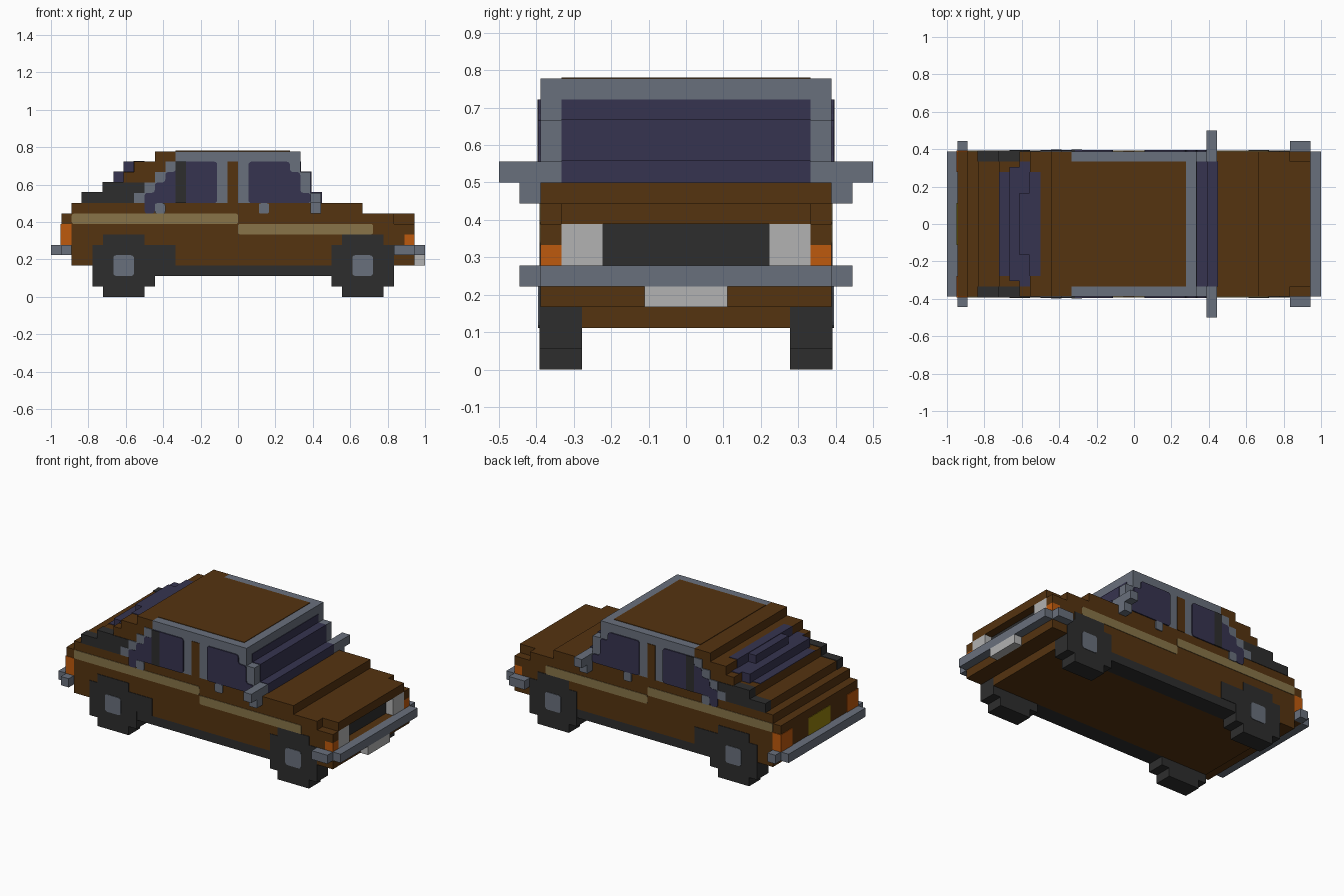
import bpy, bmesh

cube = bpy.data.objects.get("Cube")
if cube:
    bpy.data.objects.remove(cube, do_unlink=True)

V = 1 / 18      # one block of the grid
E = 0.06        # thickness of a painted plate, in blocks


def material(name, r, g, b):
    m = bpy.data.materials.new(name)
    m.use_nodes = True
    m.diffuse_color = (r, g, b, 1)
    m.node_tree.nodes["Principled BSDF"].inputs["Base Color"].default_value = (r, g, b, 1)
    return m


BROWN = material("brown paint", 0.090, 0.033, 0.005)
GREY = material("grey metal", 0.141, 0.162, 0.202)
NAVY = material("navy glass", 0.037, 0.034, 0.080)
DARK = material("dark rubber", 0.027, 0.027, 0.027)
ORANGE = material("orange light", 0.515, 0.100, 0.004)
WHITE = material("white light", 0.445, 0.445, 0.445)
TAN = material("tan stripe", 0.246, 0.174, 0.065)
YELLOW = material("yellow plate", 0.296, 0.216, 0.004)


def prism(name, pts, y0, y1, mat, rounding=0):
    """Extrude a side profile (x, z in blocks, x from the rear) from y0 to y1."""
    bm = bmesh.new()
    verts = [bm.verts.new((x * V - 1, y0 * V, z * V)) for x, z in pts]
    ext = bmesh.ops.extrude_face_region(bm, geom=[bm.faces.new(verts)])
    moved = [g for g in ext["geom"] if isinstance(g, bmesh.types.BMVert)]
    bmesh.ops.translate(bm, verts=moved, vec=(0, (y1 - y0) * V, 0))
    if rounding:
        edges = [e for e in bm.edges if abs(e.verts[0].co.y - e.verts[1].co.y) > 1e-5]
        bmesh.ops.bevel(bm, geom=edges, offset=rounding * V, segments=3, profile=0.5, affect='EDGES')
    bmesh.ops.recalc_face_normals(bm, faces=bm.faces)
    me = bpy.data.meshes.new(name)
    bm.to_mesh(me)
    bm.free()
    me.materials.append(mat)
    ob = bpy.data.objects.new(name, me)
    bpy.context.collection.objects.link(ob)
    return ob


def rect(x0, x1, z0, z1):
    return [(x0, z0), (x1, z0), (x1, z1), (x0, z1)]


def box(name, x0, x1, y0, y1, z0, z1, mat):
    return prism(name, rect(x0, x1, z0, z1), y0, y1, mat)


def pair(name, pts, y0, y1, mat, rounding=0):
    """The same prism on both sides of the car."""
    prism("left_" + name, pts, y0, y1, mat, rounding)
    prism("right_" + name, pts, -y1, -y0, mat, rounding)


def side_plate(name, pts, layer, mat, rounding=0):
    pair(name, pts, 7, 7 + layer * E, mat, rounding)


# Lower body and floor
prism("lower_body", [(2, 3), (35, 3), (35, 5), (34, 5), (34, 7), (33, 7), (33, 8), (30, 8),
                     (30, 9), (2, 9), (2, 8), (1, 8), (1, 4), (2, 4)], -7, 7, BROWN)
box("floor", 4, 33, -5, 5, 2, 3, BROWN)
pair("sill", rect(10, 27, 2, 3), 5, 7, DARK)

# Cabin: brown rear half, grey front half
prism("rear_cabin", [(3, 9), (3, 10), (5, 10), (5, 11), (7, 11), (7, 12), (8, 12), (8, 13),
                     (10, 13), (10, 14), (12, 14), (12, 9)], -7, 7, BROWN)
prism("front_cabin", [(12, 9), (12, 14), (24, 14), (24, 12), (25, 12), (25, 10), (26, 10),
                      (26, 9)], -7, 7, GREY)
box("roof_panel", 12, 23, -6, 6, 14, 14 + E, BROWN)

# Windscreen following the steps of the cabin
prism("windscreen", [(24, 9), (26 + E, 9), (26 + E, 10 + E), (25 + E, 10 + E), (25 + E, 12 + E),
                     (24 + E, 12 + E), (24 + E, 13), (24, 13)], -6, 6, NAVY)

# Rear window: stepped glass with raised middle tiers
prism("rear_window", [(5, 11), (5, 11 + E), (7 - E, 11 + E), (7 - E, 12 + E), (8 - E, 12 + E),
                      (8 - E, 13 + E), (9, 13 + E), (9, 11)], -5, 5, NAVY)
box("rear_window_lower_tier", 6, 8, -5.5, 5.5, 11, 12 + E, NAVY)
box("rear_window_upper_tier", 7, 8, -3, 3, 12, 13, NAVY)
box("rear_window_ledge", 7, 8, -6, 6, 12, 12 + E, NAVY)

# Dark trim beside the rear window
pair("rear_trim", [(3 - E, 9), (3 - E, 10 + E), (5 - E, 10 + E), (5 - E, 11 + E), (7, 11 + E),
                   (7, 11), (9, 11), (9, 10), (8, 10), (8, 9)], 6, 7 + E, DARK)

# Side windows and frames
side_plate("quarter_frame", [(8, 9), (8, 10), (9, 10), (9, 11), (10, 11), (10, 12), (11, 12),
                             (11, 13), (12, 13), (12, 9)], 1.5, GREY)
side_plate("rear_side_window", [(9, 8), (10, 8), (10, 9), (16, 9), (16, 13), (12, 13), (12, 12),
                                (11, 12), (11, 11), (10, 11), (10, 10), (9, 10)], 2, NAVY, 0.3)
side_plate("front_side_window", [(19, 9), (25, 9), (25, 10), (24, 10), (24, 12), (23, 12),
                                 (23, 13), (19, 13)], 2, NAVY, 0.3)
side_plate("window_divider", rect(12, 13, 9, 13), 2.6, DARK)
side_plate("door_pillar", rect(17, 18, 9, 13), 1, BROWN)
side_plate("rear_door_handle", rect(10, 11, 8, 9), 2.6, GREY, 0.2)
side_plate("front_door_handle", rect(20, 21, 8, 9), 2, GREY, 0.2)

# Side stripes
side_plate("rear_stripe", rect(2, 18, 7, 8), 1, TAN, 0.2)
side_plate("front_stripe", rect(18, 31, 6, 7), 1, TAN, 0.2)

# Mirrors
pair("mirror_arm", rect(25, 26, 8, 9), 7, 8, GREY)
pair("mirror", rect(25, 26, 9, 10), 7, 9, GREY)

# Wheels with hubs
for name, a in (("rear_wheel", 4), ("front_wheel", 27)):
    pair(name, [(a, 1), (a + 1, 1), (a + 1, 0), (a + 5, 0), (a + 5, 1), (a + 6, 1), (a + 6, 5),
                (a + 5, 5), (a + 5, 6), (a + 1, 6), (a + 1, 5), (a, 5)], 5, 7 + E, DARK)
    pair(name + "_hub", rect(a + 2, a + 4, 2, 4), 7, 7 + 2 * E, GREY, 0.3)
side_plate("rear_arch", rect(10, 12, 3, 5), 1, DARK)

# Nose: bonnet lip, corners, lights and recessed grille
box("bonnet_lip", 33, 35, -6, 6, 7, 8, BROWN)
pair("nose_corner", rect(34, 35, 6, 7), 6, 7, BROWN)
pair("indicator", rect(34, 35, 5, 6), 6, 7, ORANGE)
pair("headlight", rect(34, 35, 5, 7), 4, 6, WHITE)
box("grille", 34, 34 + E, -4, 4, 5, 7, DARK)
box("front_plate", 35, 36, -2, 2, 3, 4, WHITE)

# Tail lights and rear plate
pair("tail_light", rect(1 - E, 2, 5, 7), 5, 7 + E, ORANGE)
box("rear_plate", 1 - E, 1, -2, 2, 5, 7, YELLOW)

# Bumpers
box("front_bumper", 35, 36, -7, 7, 4, 5, GREY)
pair("front_bumper_end", rect(33, 35, 4, 5), 7, 8, GREY)
box("rear_bumper", 0, 1, -7, 7, 4, 5, GREY)
pair("rear_bumper_end", rect(1, 2, 4, 5), 7, 8, GREY)
